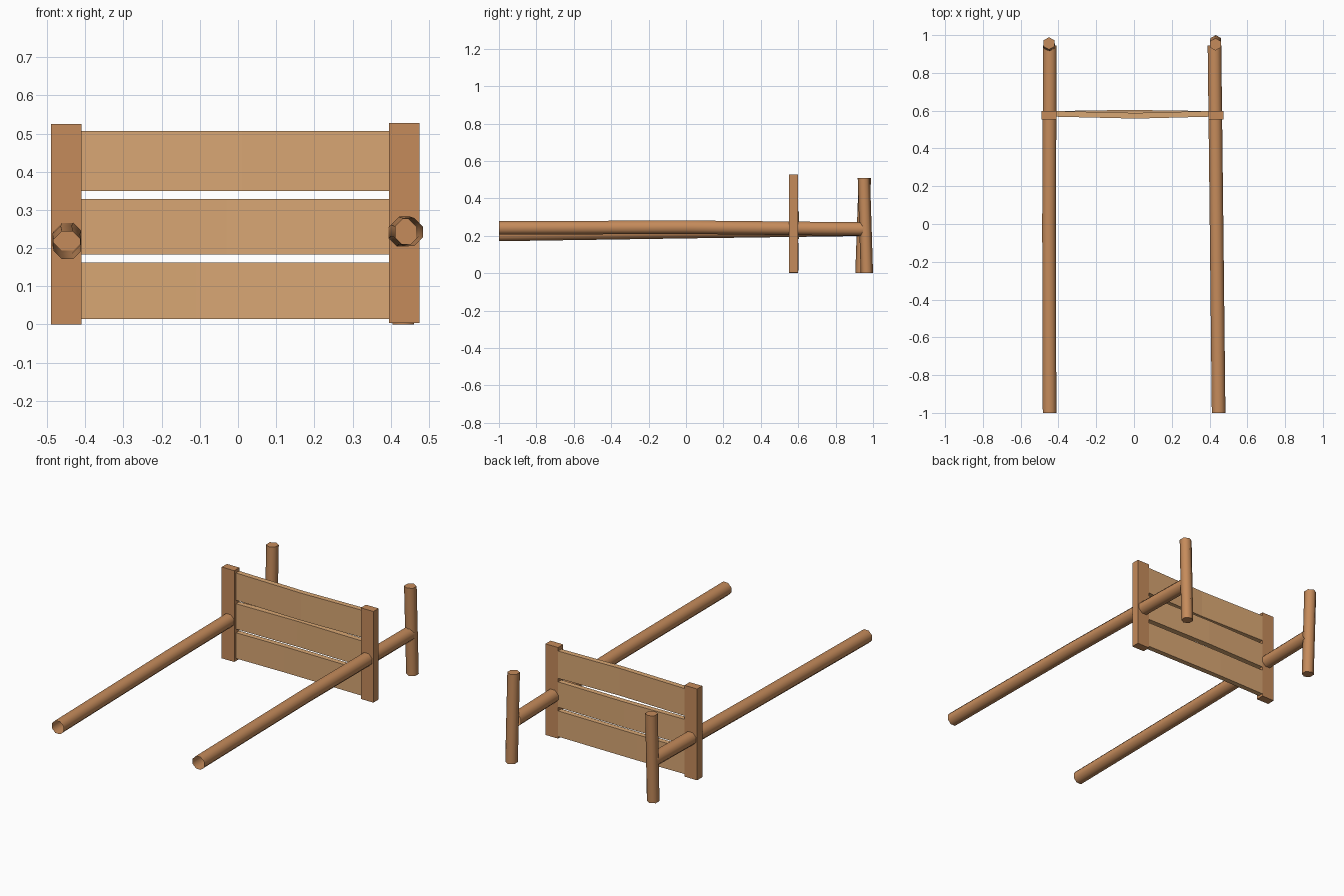
import bpy, math
from mathutils import Vector

if "Cube" in bpy.data.objects:
    bpy.data.objects.remove(bpy.data.objects["Cube"])


def material(name, rgb):
    m = bpy.data.materials.new(name)
    lin = [((c / 255 + 0.055) / 1.055) ** 2.4 for c in rgb]
    m.diffuse_color = (*lin, 1)
    m.use_nodes = True
    m.node_tree.nodes["Principled BSDF"].inputs["Base Color"].default_value = m.diffuse_color
    return m


dark_wood = material("dark wood", (197, 139, 91))
light_wood = material("light wood", (217, 167, 116))


def make(name, verts, faces, mat, smooth=None):
    me = bpy.data.meshes.new(name)
    me.from_pydata(verts, [], faces)
    me.materials.append(mat)
    ob = bpy.data.objects.new(name, me)
    bpy.context.collection.objects.link(ob)
    if smooth:
        bpy.ops.object.select_all(action='DESELECT')
        ob.select_set(True)
        bpy.context.view_layer.objects.active = ob
        bpy.ops.object.shade_smooth_by_angle(angle=math.radians(smooth))
    return ob


def loft(name, rings, mat, caps=True, smooth=None):
    """Join equal-sized rings (anticlockwise seen from the far end) into a skin."""
    n = len(rings[0])
    verts = [p for r in rings for p in r]
    faces = [(k * n + i, k * n + (i + 1) % n, (k + 1) * n + (i + 1) % n, (k + 1) * n + i)
             for k in range(len(rings) - 1) for i in range(n)]
    if caps:
        faces.append(tuple(reversed(range(n))))
        faces.append(tuple(range((len(rings) - 1) * n, len(rings) * n)))
    return make(name, verts, faces, mat, smooth)


def circle(centre, r, n, u, v, phase=0.0):
    c, u, v = Vector(centre), Vector(u), Vector(v)
    angles = [2 * math.pi * i / n + phase for i in range(n)]
    return [c + u * r * math.cos(a) + v * r * math.sin(a) for a in angles]


def rect_x(x, y0, y1, z0, z1):
    return [(x, y0, z0), (x, y1, z0), (x, y1, z1), (x, y0, z1)]


# square end posts of the panel
for name, x0, x1, z0, z1 in (("left_panel_post", -0.49, -0.41, 0.0, 0.525),
                             ("right_panel_post", 0.395, 0.475, 0.003, 0.527)):
    loft(name, [rect_x(x, 0.552, 0.599, z0, z1) for x in (x0, x1)], dark_wood)

# slightly bowed planks: bottom, top, kink position, bow in y
for i, (z0, z1, kink, bow) in enumerate(((0.014, 0.162, -0.11, 0.004),
                                         (0.183, 0.329, -0.03, 0.006),
                                         (0.349, 0.506, 0.01, -0.010))):
    rings = [rect_x(x, 0.568 + b, 0.598 + b, z0, z1)
             for x, b in ((-0.412, 0), (kink, bow), (0.397, 0))]
    loft(f"plank_{i + 1}", rings, light_wood)

# long handles: open octagonal tubes, a little crooked
handles = {
    "left_handle": ((-0.447, -1.0, 0.207), (-0.450, 0.0, 0.222), (-0.445, 0.945, 0.235)),
    "right_handle": ((0.448, -1.0, 0.242), (0.437, 0.0, 0.246), (0.426, 0.945, 0.236)),
}
for name, path in handles.items():
    rings = [circle(p, 0.039, 8, (0, 0, 1), (1, 0, 0), math.pi / 8) for p in path]
    loft(name, rings, dark_wood, caps=False, smooth=50)

# upright hexagonal stakes at the back ends
for name, foot, top in (("left_stake", (-0.448, 0.938, 0), (-0.450, 0.956, 0.51)),
                        ("right_stake", (0.433, 0.967, 0), (0.431, 0.951, 0.51))):
    rings = [circle(p, 0.033, 6, (1, 0, 0), (0, 1, 0), math.pi / 6) for p in (foot, top)]
    loft(name, rings, dark_wood, smooth=65)
